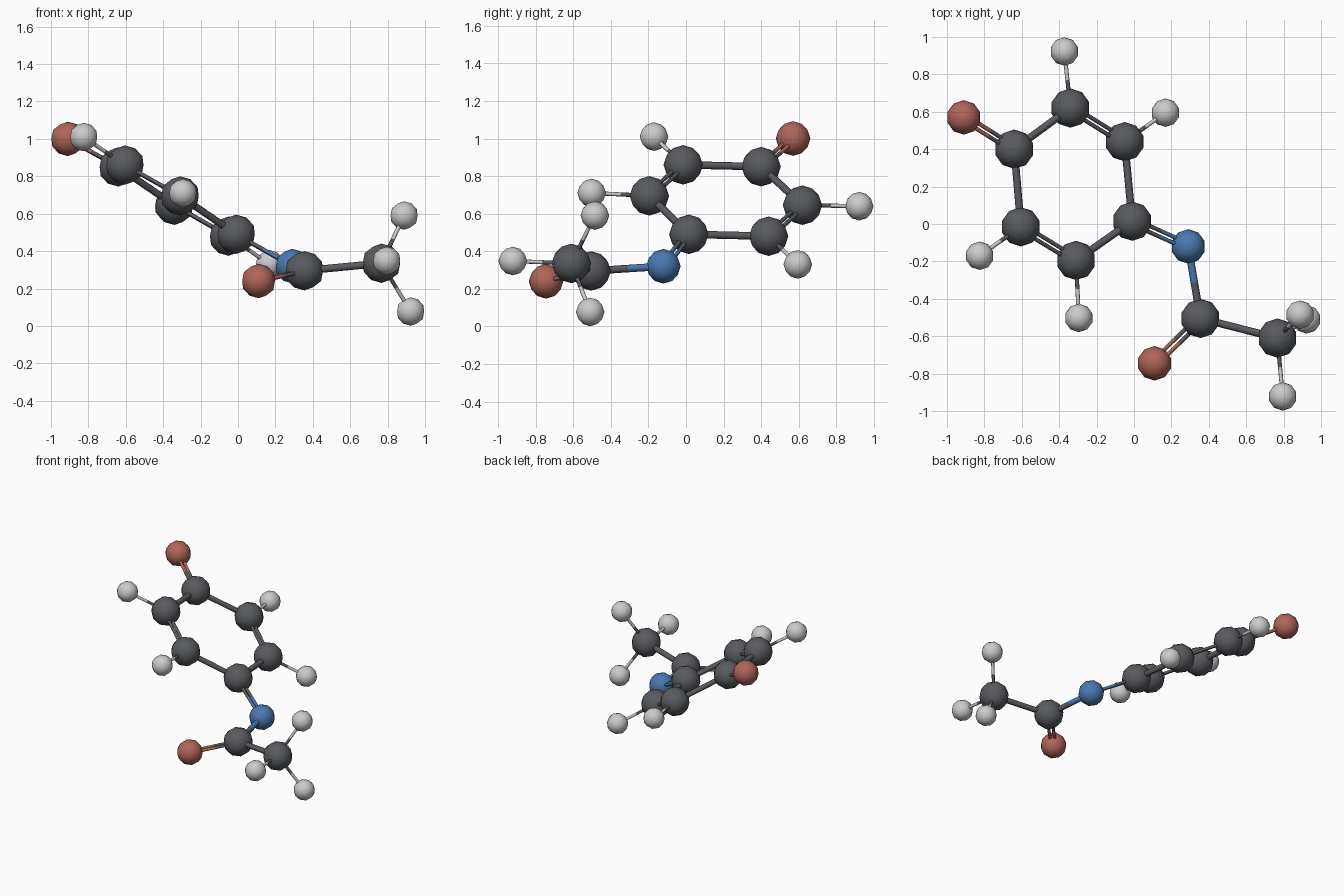
import bpy
from mathutils import Vector

if "Cube" in bpy.data.objects:
    bpy.data.objects.remove(bpy.data.objects["Cube"])


def material(name, color):
    m = bpy.data.materials.new(name)
    m.diffuse_color = (*color, 1)
    m.use_nodes = True
    m.node_tree.nodes["Principled BSDF"].inputs["Base Color"].default_value = m.diffuse_color
    return m


# element: (name, ball radius, material)
ELEMENTS = {
    "C": ("carbon", 0.105, material("dark_grey", (0.10, 0.105, 0.115))),
    "H": ("hydrogen", 0.076, material("light_grey", (0.55, 0.55, 0.55))),
    "N": ("nitrogen", 0.092, material("blue", (0.07, 0.19, 0.43))),
    "O": ("oxygen", 0.092, material("red", (0.43, 0.13, 0.10))),
}

# atoms, first letter of the key is the element
ATOMS = {
    "O1": (-0.91, 0.57, 1.00), "C1": (-0.64, 0.40, 0.85),
    "C2": (-0.34, 0.62, 0.645), "C3": (-0.05, 0.44, 0.48),
    "C4": (-0.01, 0.015, 0.49), "C5": (-0.31, -0.195, 0.695),
    "C6": (-0.605, -0.015, 0.86), "N1": (0.29, -0.12, 0.32),
    "C7": (0.355, -0.505, 0.295), "O2": (0.11, -0.745, 0.24),
    "C8": (0.767, -0.61, 0.335),
    "H2": (-0.372, 0.922, 0.64), "H3": (0.168, 0.595, 0.33),
    "H5": (-0.295, -0.502, 0.71), "H6": (-0.825, -0.17, 1.01),
    "H7": (0.888, -0.485, 0.59), "H8": (0.923, -0.51, 0.077),
    "H9": (0.795, -0.922, 0.348),
}
P = {k: Vector(v) for k, v in ATOMS.items()}

SINGLE = ["C1 C2", "C3 C4", "C4 C5", "C6 C1", "N1 C7", "C7 C8",
          "C2 H2", "C3 H3", "C5 H5", "C6 H6", "C8 H7", "C8 H8", "C8 H9"]
# double bonds, with a third atom that fixes the plane of the pair
DOUBLE = ["C1 O1 C2", "C2 C3 C4", "C5 C6 C1", "C4 N1 C3", "C7 O2 C8"]


def finish(name, mat):
    ob = bpy.context.object
    ob.name = name
    ob.data.materials.append(mat)
    bpy.ops.object.shade_smooth()
    return ob


def rod(name, a, b, r, mat):
    d = b - a
    bpy.ops.mesh.primitive_cylinder_add(
        vertices=8, radius=r, depth=d.length, end_fill_type='NOTHING',
        location=(a + b) / 2, rotation=d.to_track_quat('Z', 'Y').to_euler())
    finish(name, mat)


def bond(a, b, r, offset=Vector()):
    # two halves, each in the colour of its own atom
    mid = (P[a] + P[b]) / 2
    for k in (a, b):
        name, _, mat = ELEMENTS[k[0]]
        rod(f"{name}_bond_{a}_{b}", P[k] + offset, mid + offset, r, mat)


# balls
for key, pos in P.items():
    name, radius, mat = ELEMENTS[key[0]]
    bpy.ops.mesh.primitive_ico_sphere_add(subdivisions=2, radius=radius, location=pos)
    finish(f"{name}_ball_{key[1:]}", mat)

# single bonds, thinner to hydrogen
for s in SINGLE:
    a, b = s.split()
    bond(a, b, 0.011 if b[0] == "H" else 0.02)

# double bonds as two thin rods side by side
for s in DOUBLE:
    a, b, c = s.split()
    d = (P[b] - P[a]).normalized()
    v = P[c] - P[a]
    side = (v - d * v.dot(d)).normalized() * 0.016
    for sign in (-1, 1):
        bond(a, b, 0.011, side * sign)
